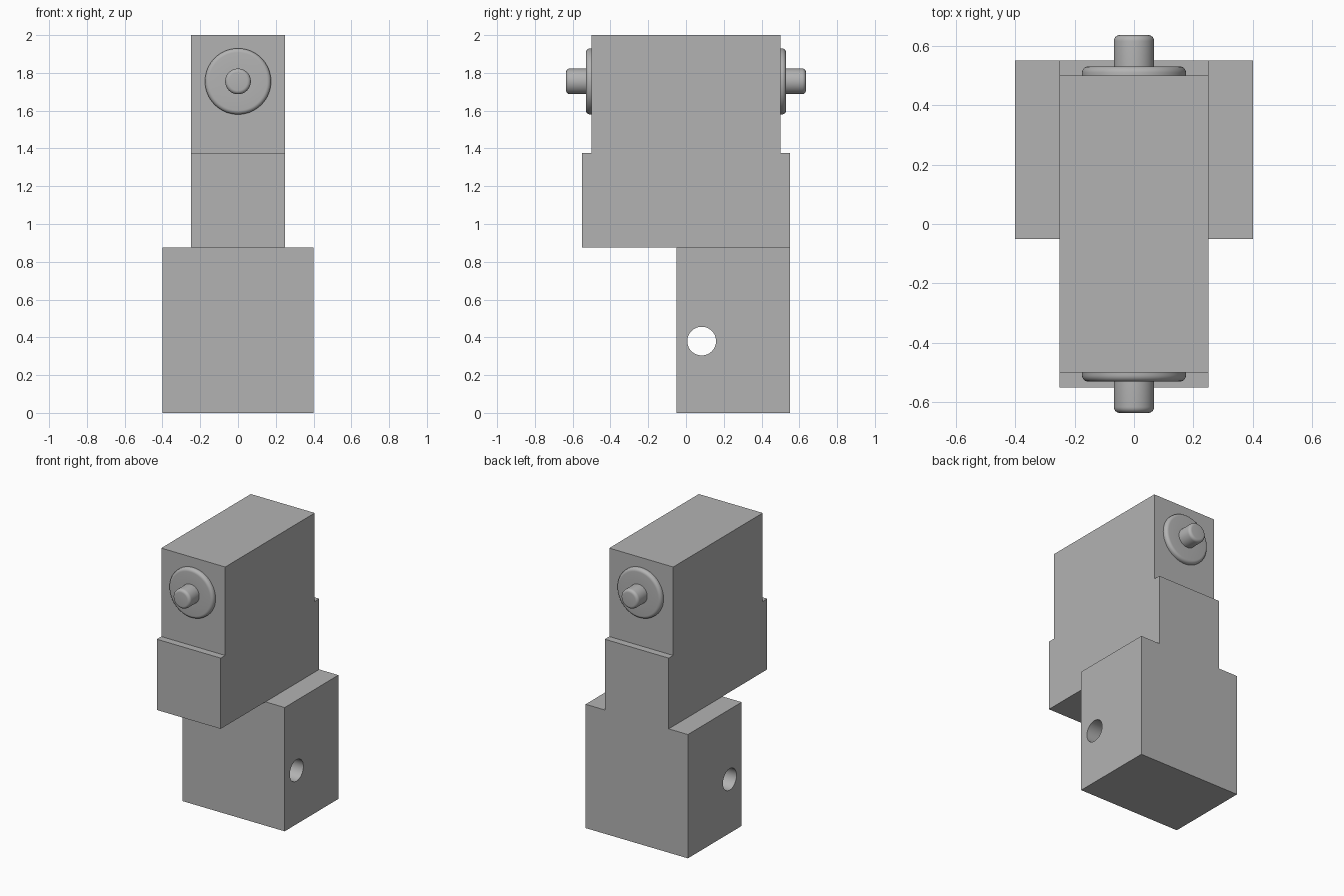
import bpy
import bmesh
from math import sin, cos, pi, radians
from mathutils import Matrix, Vector

cube = bpy.data.objects.get("Cube")
if cube:
    bpy.data.objects.remove(cube, do_unlink=True)

grey = bpy.data.materials.new("plain grey")
grey.use_nodes = True
grey.diffuse_color = (0.45, 0.45, 0.45, 1)
grey.node_tree.nodes["Principled BSDF"].inputs["Base Color"].default_value = (0.45, 0.45, 0.45, 1)


def add_object(name, bm):
    bmesh.ops.recalc_face_normals(bm, faces=bm.faces)
    mesh = bpy.data.meshes.new(name)
    bm.to_mesh(mesh)
    bm.free()
    mesh.materials.append(grey)
    obj = bpy.data.objects.new(name, mesh)
    bpy.context.collection.objects.link(obj)
    return obj


def extrude_profile(name, points, half_width):
    """Extrude a closed (y, z) outline symmetrically along x."""
    bm = bmesh.new()
    face = bm.faces.new([bm.verts.new((-half_width, y, z)) for y, z in points])
    grown = bmesh.ops.extrude_face_region(bm, geom=[face])["geom"]
    verts = [v for v in grown if isinstance(v, bmesh.types.BMVert)]
    bmesh.ops.translate(bm, verts=verts, vec=(2 * half_width, 0, 0))
    return add_object(name, bm)


def smooth(obj):
    bpy.ops.object.select_all(action="DESELECT")
    obj.select_set(True)
    bpy.context.view_layer.objects.active = obj
    bpy.ops.object.shade_smooth_by_angle(angle=radians(35))


def rounded_rim(radius, end, bevel, steps=6):
    """Quarter-round corner as (radius, distance along axis) points."""
    return [(radius - bevel + bevel * cos(a), end - bevel + bevel * sin(a))
            for a in (pi / 2 * i / steps for i in range(steps + 1))]


# Stepped upper body
extrude_profile("upper_body", [(-0.55, 0.875), (0.55, 0.875), (0.55, 1.375), (0.5, 1.375),
                               (0.5, 2), (-0.5, 2), (-0.5, 1.375), (-0.55, 1.375)], 0.25)

# Wide lower block with a round cross hole
block = extrude_profile("lower_block", [(-0.05, 0), (0.55, 0), (0.55, 0.875), (-0.05, 0.875)], 0.4)
bm = bmesh.new()
bmesh.ops.create_cone(bm, cap_ends=True, segments=48, radius1=0.076, radius2=0.076, depth=1,
                      matrix=Matrix.Translation((0, 0.083, 0.38)) @ Matrix.Rotation(pi / 2, 4, "Y"))
cutter = add_object("hole_cutter", bm)
cutter.hide_render = True
cut = block.modifiers.new("cross_hole", "BOOLEAN")
cut.object = cutter
cut.solver = "EXACT"
bpy.context.view_layer.objects.active = block
bpy.ops.object.modifier_apply(modifier=cut.name)
bpy.data.objects.remove(cutter, do_unlink=True)
smooth(block)

# Flanged pins at the front and back
profile = [(0.175, 0.49)] + rounded_rim(0.175, 0.53, 0.022)
profile += [(0.068, 0.53)] + rounded_rim(0.068, 0.635, 0.02) + [(0, 0.635)]
for name, side in (("front_pin", -1), ("back_pin", 1)):
    bm = bmesh.new()
    verts = [bm.verts.new((r, side * y, 1.755)) for r, y in profile]
    edges = [bm.edges.new(pair) for pair in zip(verts, verts[1:])]
    bmesh.ops.spin(bm, geom=verts + edges, cent=Vector((0, 0, 1.755)), axis=(0, 1, 0),
                   angle=2 * pi, steps=64, use_merge=True)
    bmesh.ops.remove_doubles(bm, verts=bm.verts, dist=0.0001)
    smooth(add_object(name, bm))
